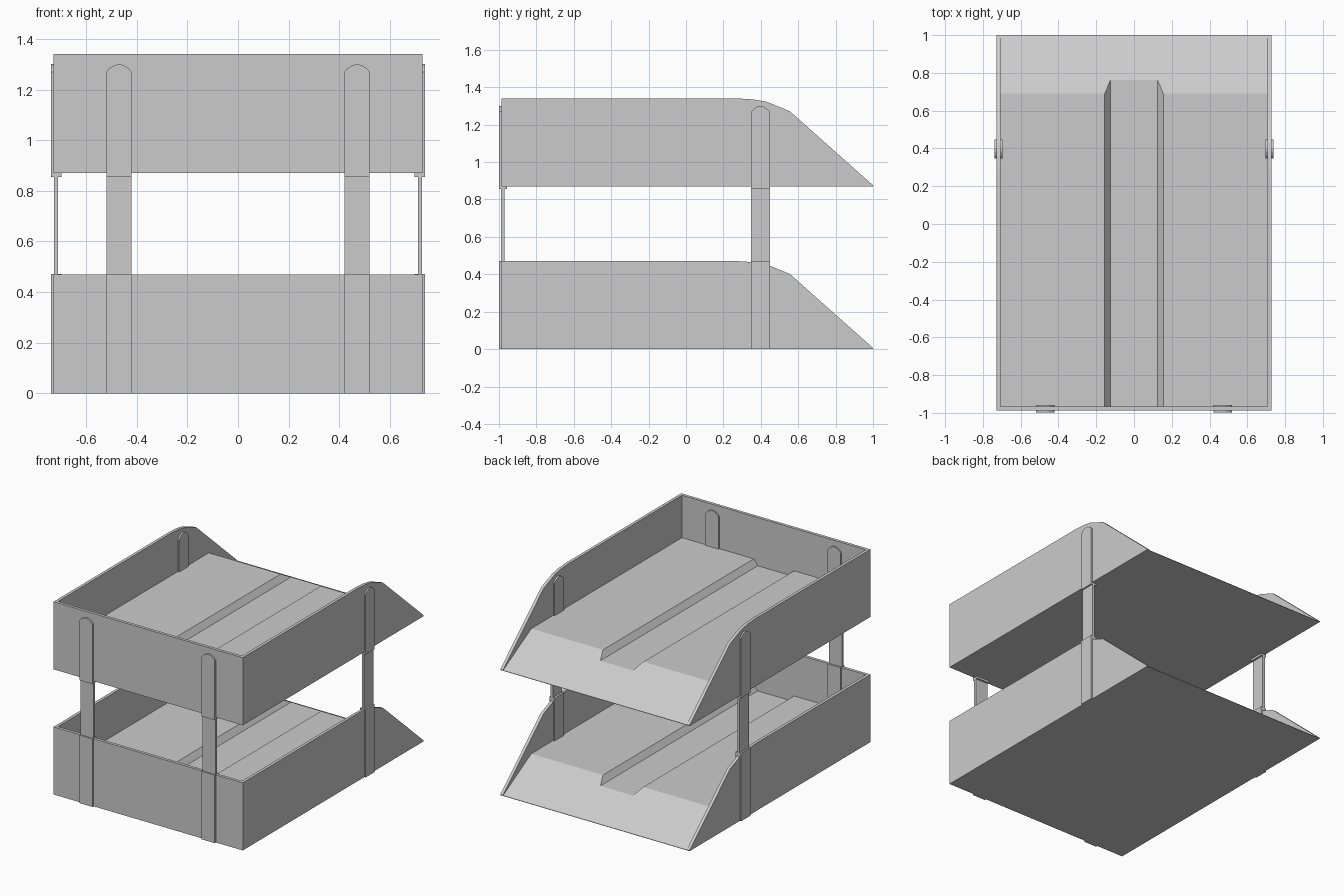
import bpy, bmesh
from math import pi
from mathutils import Matrix

if "Cube" in bpy.data.objects:
    bpy.data.objects.remove(bpy.data.objects["Cube"])

W, T = 0.728, 0.021            # tray half width, wall thickness
BACK, LIFT = -0.987, 0.87      # closed end of tray, height of upper tray
FLOOR, GROOVE = 0.175, 0.135   # floor heights


def prism(name, pts, lo, hi, axis):
    """Extrude a closed profile along 'X' (pts are y,z) or 'Y' (pts are x,z)."""
    bm = bmesh.new()

    def place(p, d):
        return (d, p[0], p[1]) if axis == 'X' else (p[0], d, p[1])
    face = bm.faces.new([bm.verts.new(place(p, lo)) for p in pts])
    ext = bmesh.ops.extrude_face_region(bm, geom=[face])
    step = (hi - lo, 0, 0) if axis == 'X' else (0, hi - lo, 0)
    bmesh.ops.translate(bm, vec=step,
                        verts=[v for v in ext['geom'] if isinstance(v, bmesh.types.BMVert)])
    bmesh.ops.recalc_face_normals(bm, faces=bm.faces[:])
    me = bpy.data.meshes.new(name)
    bm.to_mesh(me)
    bm.free()
    ob = bpy.data.objects.new(name, me)
    bpy.context.collection.objects.link(ob)
    return ob


def cut(ob, cutter):
    """Subtract the cutter from the object and remove it."""
    mod = ob.modifiers.new("cut", 'BOOLEAN')
    mod.operation, mod.solver, mod.object = 'DIFFERENCE', 'EXACT', cutter
    bpy.context.view_layer.update()
    dg = bpy.context.evaluated_depsgraph_get()
    me = bpy.data.meshes.new_from_object(ob.evaluated_get(dg))
    ob.modifiers.clear()
    ob.data = me
    bpy.data.objects.remove(cutter)


# Lower tray: solid side profile, hollowed by a grooved cavity and a front ramp
tray = prism("lower_tray", [(BACK, 0), (1, 0), (1, 0.006), (0.555, 0.402), (0.43, 0.453),
                            (0.36, 0.465), (0.28, 0.47), (BACK, 0.47)], -W, W, 'X')
i = W - T
cut(tray, prism("cavity", [(-i, FLOOR), (-0.155, FLOOR), (-0.125, GROOVE), (0.125, GROOVE),
                           (0.155, FLOOR), (i, FLOOR), (i, 0.8), (-i, 0.8)],
                BACK + T, 1.1, 'Y'))
slope = (FLOOR - 0.003) / 0.31
cut(tray, prism("ramp_cut", [(0.69, FLOOR), (1.1, 0.003 - 0.1 * slope), (1.1, 0.8), (0.69, 0.8)],
                -i, i, 'X'))

# Upper tray shares the mesh
upper = bpy.data.objects.new("upper_tray", tray.data)
upper.location.z = LIFT
bpy.context.collection.objects.link(upper)


# Risers: foot clip, thin post and round-topped upper clip, straddling the wall
def riser(name, x, y, turn):
    h = 0.05
    top = [(h, 1.27), (0.036, 1.285), (0.018, 1.296), (0, 1.30),
           (-0.018, 1.296), (-0.036, 1.285), (-h, 1.27)]
    parts = [("foot", [(-h, 0), (h, 0), (h, 0.472), (-h, 0.472)], -0.021, 0.021),
             ("post", [(-h, 0.46), (h, 0.46), (h, 0.86), (-h, 0.86)], -0.010, 0.007),
             ("clip", [(-h, 0.855), (h, 0.855)] + top, -0.021, 0.021)]
    for part, pts, lo, hi in parts:
        ob = prism(f"{name}_{part}", pts, lo, hi, 'Y')
        ob.data.transform(Matrix.Translation((x, y, 0)) @ Matrix.Rotation(turn, 4, 'Z'))


for s, side in ((-1, "left"), (1, "right")):
    riser(f"{side}_end_riser", s * 0.47, -0.978, 0)
    riser(f"{side}_side_riser", s * 0.717, 0.398, s * pi / 2)
